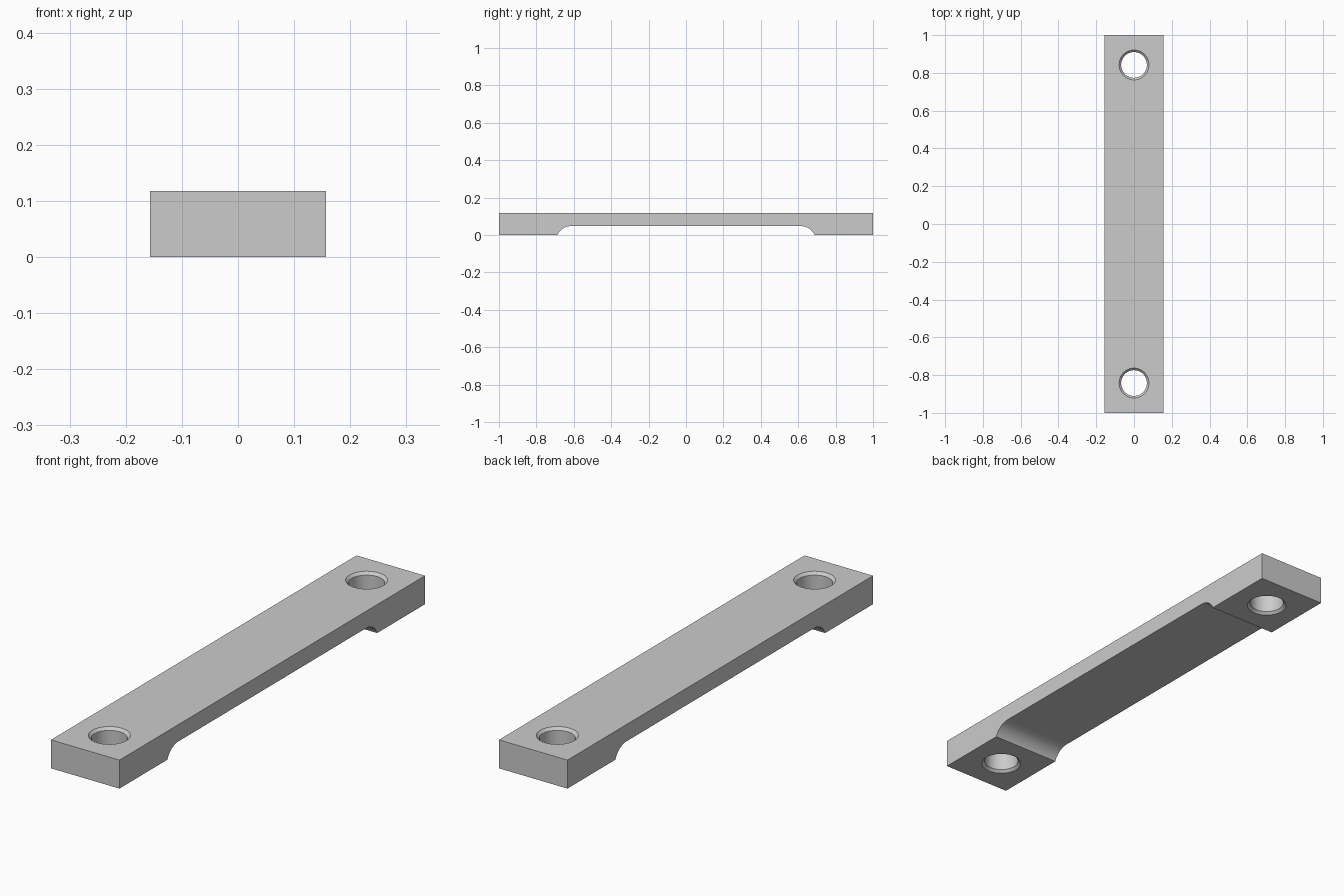
import bpy, bmesh, math

cube = bpy.data.objects.get("Cube")
if cube:
    bpy.data.objects.remove(cube, do_unlink=True)

HALF_W, HEIGHT = 0.157, 0.118
HOLE_Y, HOLE_R, CHAMFER = 0.842, 0.068, 0.011
RECESS_Y, RECESS_Z, FILLET_R = 0.687, 0.048, 0.079

metal = bpy.data.materials.new("plain grey")
colour = (0.6, 0.6, 0.6, 1)
metal.diffuse_color = colour
metal.use_nodes = True
metal.node_tree.nodes["Principled BSDF"].inputs["Base Color"].default_value = colour


def make_object(name, bm):
    bmesh.ops.recalc_face_normals(bm, faces=bm.faces)
    mesh = bpy.data.meshes.new(name)
    bm.to_mesh(mesh)
    bm.free()
    mesh.materials.append(metal)
    obj = bpy.data.objects.new(name, mesh)
    bpy.context.collection.objects.link(obj)
    return obj


# Bar: side profile with a filleted recess underneath, extruded across the width
centre_z = RECESS_Z - FILLET_R
start = math.asin(-centre_z / FILLET_R)
centre_y = RECESS_Y - FILLET_R * math.cos(start)
steps = 16
angles = [start + (math.pi / 2 - start) * i / steps for i in range(steps + 1)]
arc = [(centre_y + FILLET_R * math.cos(a), centre_z + FILLET_R * math.sin(a)) for a in angles]
arc[0] = (RECESS_Y, 0)
half = [(1, HEIGHT), (1, 0)] + arc
profile = half + [(-y, z) for y, z in reversed(half)]

bm = bmesh.new()
face = bm.faces.new([bm.verts.new((-HALF_W, y, z)) for y, z in profile])
side = bmesh.ops.extrude_face_region(bm, geom=[face])["geom"]
bmesh.ops.translate(bm, vec=(2 * HALF_W, 0, 0),
                    verts=[v for v in side if isinstance(v, bmesh.types.BMVert)])
bar = make_object("mounting_bar", bm)


# Hole cutter: straight bore flaring to a chamfer at both ends
def hole_cutter(name, y):
    over = 0.01
    rings = [(HOLE_R + CHAMFER + over, -over), (HOLE_R, CHAMFER),
             (HOLE_R, HEIGHT - CHAMFER), (HOLE_R + CHAMFER + over, HEIGHT + over)]
    bm = bmesh.new()
    sides = 64
    loops = [[bm.verts.new((r * math.cos(math.tau * i / sides),
                            y + r * math.sin(math.tau * i / sides), z))
              for i in range(sides)] for r, z in rings]
    for low, high in zip(loops, loops[1:]):
        for i in range(sides):
            j = (i + 1) % sides
            bm.faces.new((low[i], low[j], high[j], high[i]))
    bm.faces.new(loops[0])
    bm.faces.new(loops[-1])
    cutter = make_object(name, bm)
    cutter.hide_render = True
    return cutter


bpy.ops.object.select_all(action="DESELECT")
bpy.context.view_layer.objects.active = bar
bar.select_set(True)
for name, y in (("front_hole_cutter", -HOLE_Y), ("back_hole_cutter", HOLE_Y)):
    cutter = hole_cutter(name, y)
    cut = bar.modifiers.new(name, "BOOLEAN")
    cut.operation = "DIFFERENCE"
    cut.solver = "EXACT"
    cut.object = cutter
    bpy.ops.object.modifier_apply(modifier=cut.name)
    bpy.data.objects.remove(cutter, do_unlink=True)

# Smooth the bores and fillets, keep the broad planes flat
bpy.ops.object.shade_smooth_by_angle(angle=math.radians(30))
for poly in bar.data.polygons:
    if poly.area > 0.02:
        poly.use_smooth = False
